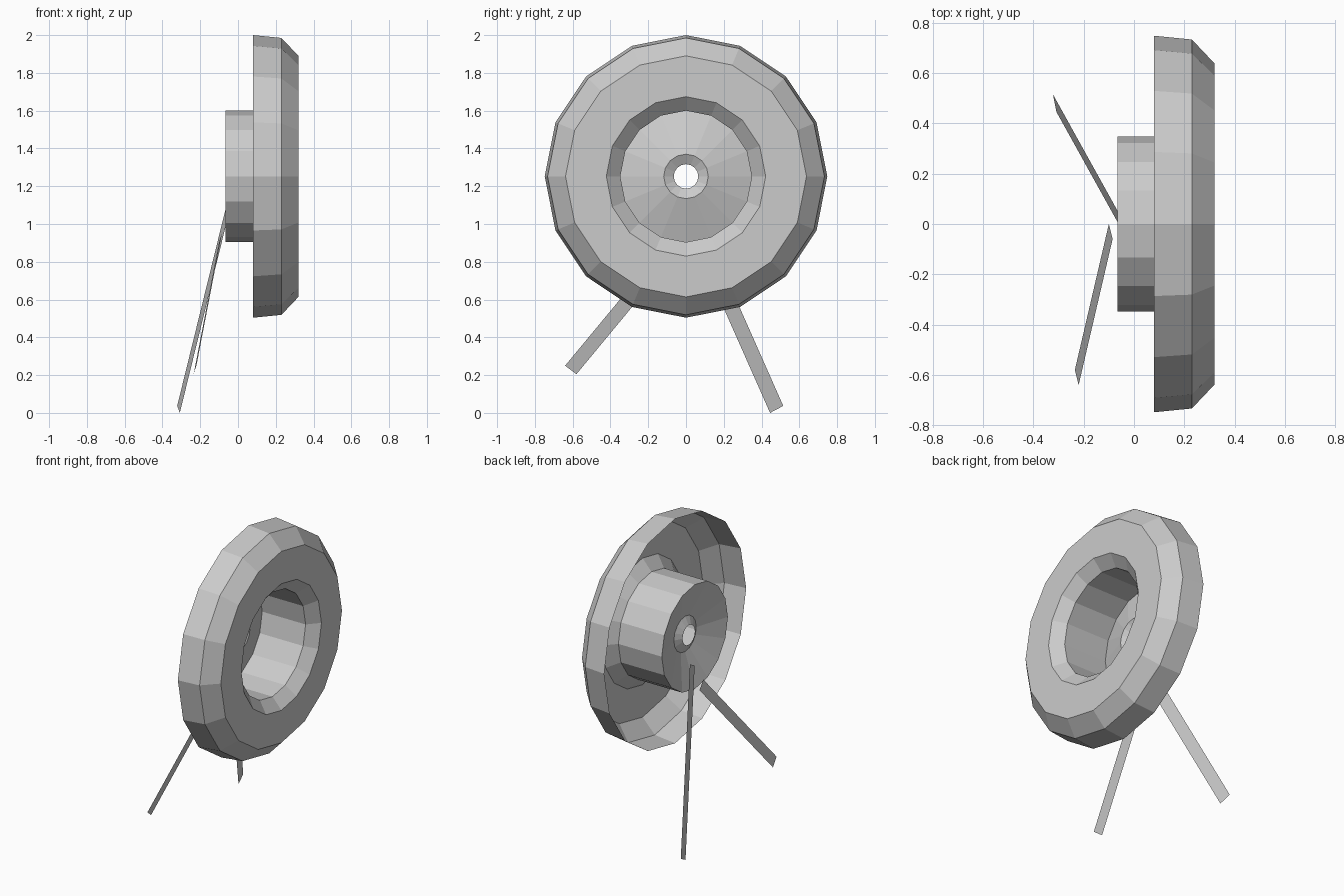
import bpy
import math
from mathutils import Vector

cube = bpy.data.objects.get("Cube")
if cube:
    bpy.data.objects.remove(cube, do_unlink=True)

SIDES = 16
CENTRE_Z = 1.252

# Single plain grey
grey = bpy.data.materials.new("light grey")
colour = (0.6, 0.6, 0.6, 1)
grey.diffuse_color = colour
grey.use_nodes = True
grey.node_tree.nodes["Principled BSDF"].inputs["Base Color"].default_value = colour


def add_mesh(name, verts, faces):
    mesh = bpy.data.meshes.new(name)
    mesh.from_pydata(verts, [], faces)
    mesh.materials.append(grey)
    obj = bpy.data.objects.new(name, mesh)
    bpy.context.collection.objects.link(obj)
    return obj


def lathe(name, profile):
    """Turn (x, radius) points about the wheel axle as an open shell."""
    verts, faces = [], []
    for x, r in profile:
        for j in range(SIDES):
            a = math.tau * j / SIDES
            verts.append((x, r * math.cos(a), CENTRE_Z + r * math.sin(a)))
    for i in range(len(profile) - 1):
        for j in range(SIDES):
            k = (j + 1) % SIDES
            a, b = i * SIDES, (i + 1) * SIDES
            faces.append((a + j, a + k, b + k, b + j))
    return add_mesh(name, verts, faces)


def strut(name, low, high, width):
    """Flat bar from one edge, given its two ends and a width vector."""
    low, high, width = Vector(low), Vector(high), Vector(width)
    return add_mesh(name, [low, low + width, high + width, high], [(0, 1, 2, 3)])


# Rim, front face, chamfered well, hub plate and axle hole
lathe("wheel_shell", [
    (0.08, 0.748), (0.23, 0.733), (0.32, 0.638), (0.32, 0.422),
    (0.255, 0.348), (-0.065, 0.348), (0.007, 0.118), (-0.02, 0.065),
])

# Two flat struts behind the hub
strut("long_strut", (-0.308, 0.445, 0.0), (-0.05, -0.02, 1.05), (-0.014, 0.07, 0.037))
strut("short_strut", (-0.22, -0.64, 0.25), (-0.085, -0.06, 0.95), (-0.015, 0.06, -0.045))
